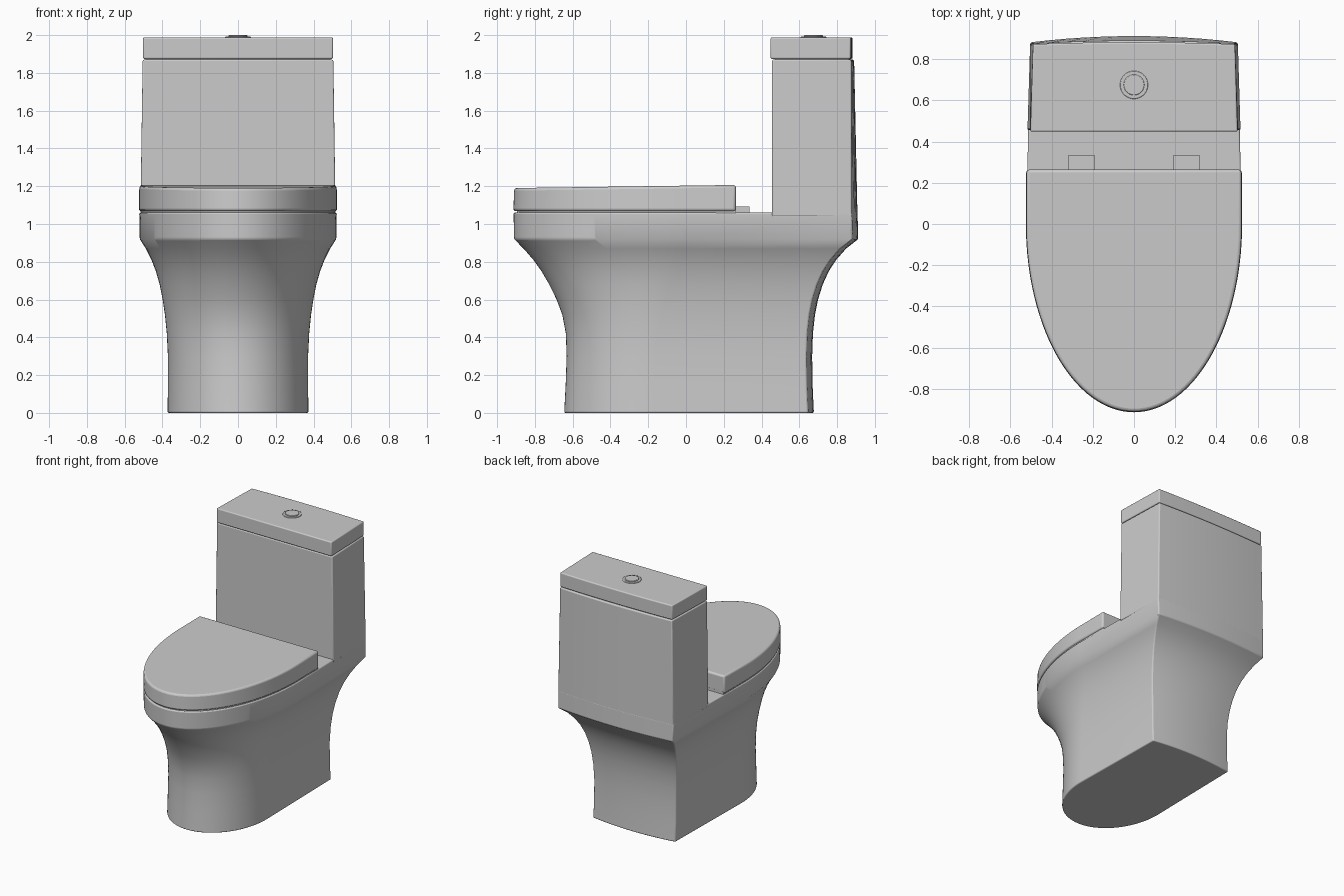
import bpy, bmesh, math

if "Cube" in bpy.data.objects:
    bpy.data.objects.remove(bpy.data.objects["Cube"])


def finish(obj, bevel, segs=3):
    bpy.context.view_layer.objects.active = obj
    obj.select_set(True)
    if bevel:
        m = obj.modifiers.new("soft_edges", 'BEVEL')
        m.width, m.segments = bevel, segs
        m.limit_method, m.angle_limit = 'ANGLE', math.radians(32)
    bpy.ops.object.shade_smooth_by_angle(angle=math.radians(32))
    obj.select_set(False)
    return obj


def loft(name, rings, bevel=0.008):
    bm = bmesh.new()
    vs = [[bm.verts.new(p) for p in r] for r in rings]
    n = len(vs[0])
    for a, b in zip(vs, vs[1:]):
        for i in range(n):
            j = (i + 1) % n
            bm.faces.new((a[i], a[j], b[j], b[i]))
    bm.faces.new(vs[0][::-1])
    bm.faces.new(vs[-1])
    bmesh.ops.recalc_face_normals(bm, faces=bm.faces)
    me = bpy.data.meshes.new(name)
    bm.to_mesh(me)
    bm.free()
    obj = bpy.data.objects.new(name, me)
    bpy.context.collection.objects.link(obj)
    return finish(obj, bevel)


def back_arc(hb, yb, bulge, n=12):
    # gently bowed back edge from +x to -x
    return [(hb * (1 - 2 * i / n), yb - bulge * (1 - 2 * i / n) ** 2) for i in range(n + 1)]


def front_arc(hw, yc, yf, n=56):
    # half ellipse from -x round the front to +x
    return [(-hw * math.cos(math.pi * i / n), yc + (yf - yc) * math.sin(math.pi * i / n))
            for i in range(n + 1)]


def body_ring(z, hw, yf, yb, yc):
    pts = back_arc(hw * 0.965, yb, 0.03) + front_arc(hw, yc, yf)
    return [(x, y, z) for x, y in pts]


def tank_ring(z, hw, hb, yf, yb, bulge):
    pts = back_arc(hb, yb, bulge) + [(-hw, yf), (hw, yf)]
    return [(x, y, z) for x, y in pts]


# flared pedestal and bowl rim: z, half width, front y, back y, ellipse centre y
profile = [
    (0.00, .373, -.645, .677, -.17), (0.15, .371, -.637, .670, -.17),
    (0.30, .371, -.632, .668, -.16), (0.42, .377, -.636, .672, -.15),
    (0.52, .387, -.655, .683, -.13), (0.60, .399, -.685, .699, -.11),
    (0.68, .415, -.724, .724, -.08), (0.75, .435, -.765, .756, -.05),
    (0.81, .458, -.808, .795, -.03), (0.87, .488, -.860, .848, -.01),
    (0.92, .520, -.910, .912, 0.0), (1.06, .523, -.913, .908, 0.0)]
loft("bowl_body", [body_ring(*p) for p in profile])

# tank rises flush from the back of the body
loft("tank", [tank_ring(1.04, .517, .504, .455, .908, .03),
              tank_ring(1.87, .505, .490, .455, .890, .015)])
loft("tank_lid_neck", [tank_ring(1.86, .49, .475, .47, .87, .01),
                       tank_ring(1.89, .49, .475, .47, .87, .01)], 0)
loft("tank_lid", [tank_ring(1.874, .503, .490, .448, .882, .01),
                  tank_ring(1.988, .503, .490, .448, .882, .01)])


# seat cover with a slightly sloped top
def seat_ring(s, z, slope=0.0):
    pts = [(.523 * s, .264), (-.523 * s, .264)] + front_arc(.525 * s, 0.0, -.914 * s)
    return [(x, y, z + slope * y) for x, y in pts]


loft("seat_gap", [seat_ring(.98, 1.05), seat_ring(.98, 1.08)], 0)
loft("seat_cover", [seat_ring(1, 1.068), seat_ring(.995, 1.203, .014)], 0.014)

# hinge blocks
for side, label in ((-1, "left"), (1, "right")):
    bpy.ops.mesh.primitive_cube_add(size=1, location=(side * .255, .295, 1.073))
    h = bpy.context.object
    h.name = label + "_hinge"
    h.scale = (.125, .08, .038)

# flush button with collar
for name, r, top in (("button_collar", .068, 1.993), ("flush_button", .05, 2.0)):
    bpy.ops.mesh.primitive_cylinder_add(vertices=48, radius=r, depth=.03,
                                        location=(0, .675, top - .015))
    bpy.context.object.name = name
    finish(bpy.context.object, .003, 2)
